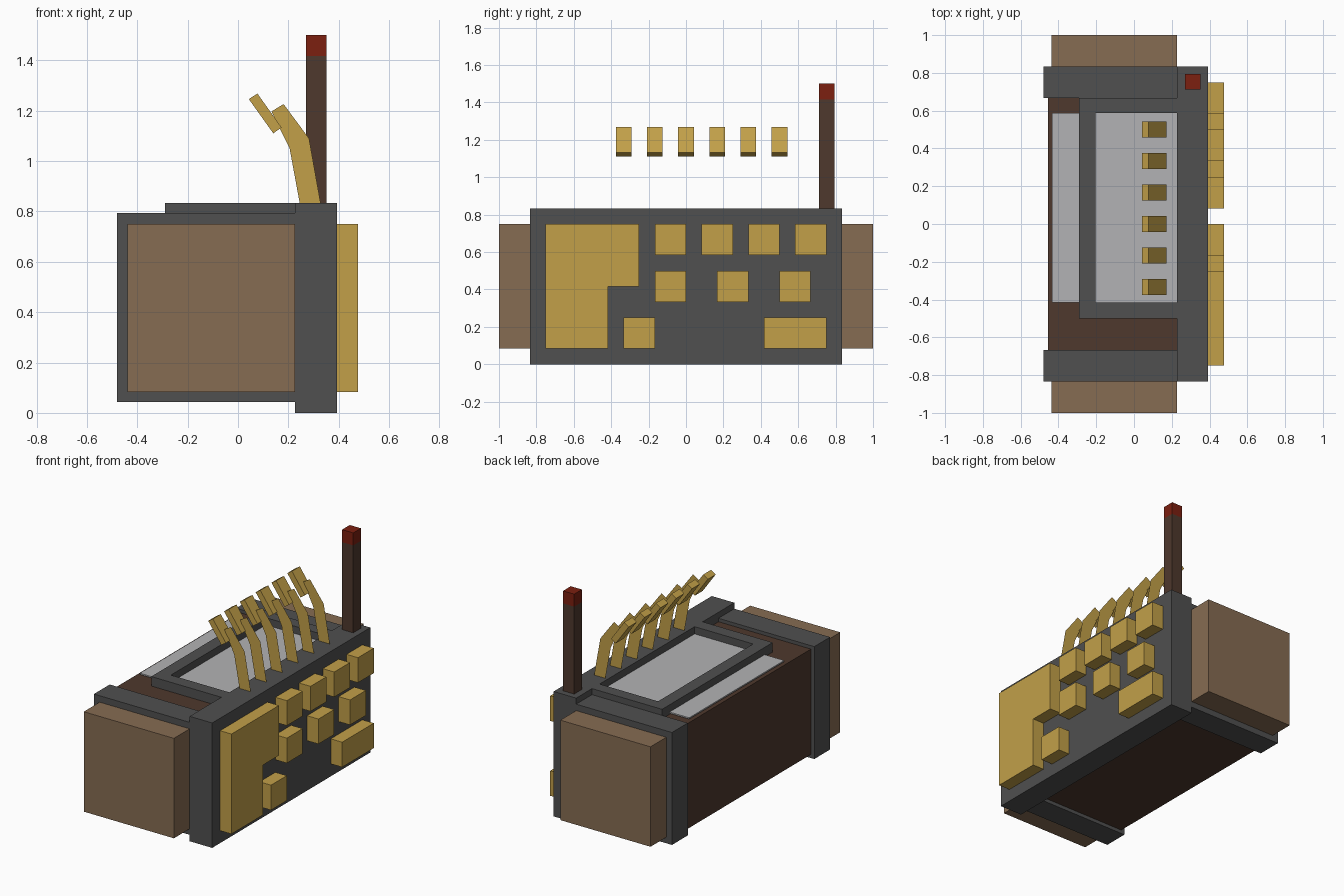
import bpy, bmesh
from mathutils import Vector

cube = bpy.data.objects.get("Cube")
if cube:
    bpy.data.objects.remove(cube, do_unlink=True)

U = 1 / 12  # one grid step of the design


def material(name, rgb):
    m = bpy.data.materials.new(name)
    m.use_nodes = True
    m.diffuse_color = (*rgb, 1)
    m.node_tree.nodes["Principled BSDF"].inputs["Base Color"].default_value = (*rgb, 1)
    return m


GREY = material("dark grey metal", (0.08, 0.08, 0.08))
TAN = material("tan brown", (0.24, 0.15, 0.085))
BROWN = material("dark brown", (0.077, 0.04, 0.026))
GOLD = material("gold", (0.54, 0.35, 0.066))
RED = material("deep red", (0.2, 0.014, 0.005))
GLASS = material("pale grey pane", (0.45, 0.45, 0.46))


def finish(name, bm, mat):
    bmesh.ops.recalc_face_normals(bm, faces=bm.faces)
    mesh = bpy.data.meshes.new(name)
    bm.to_mesh(mesh)
    bm.free()
    mesh.materials.append(mat)
    ob = bpy.data.objects.new(name, mesh)
    bpy.context.collection.objects.link(ob)
    return ob


def box(name, x, y, z, mat):
    """Box from (low, high) pairs on each axis."""
    bm = bmesh.new()
    bmesh.ops.create_cube(bm, size=1)
    for v in bm.verts:
        v.co = Vector([(a + b) / 2 + c * (b - a) for (a, b), c in zip((x, y, z), v.co)])
    return finish(name, bm, mat)


def prism(name, points, axis, low, high, mat):
    """Outline across one axis, extruded along it; flat if low equals high."""
    def place(p, d):
        return (d, *p) if axis == "x" else (p[0], d, p[1])
    bm = bmesh.new()
    face = bm.faces.new([bm.verts.new(place(p, low)) for p in points])
    if high != low:
        new = bmesh.ops.extrude_face_region(bm, geom=[face], use_keep_orig=True)["geom"]
        shift = Vector(place((0, 0), high - low))
        bmesh.ops.translate(bm, vec=shift, verts=[g for g in new if isinstance(g, bmesh.types.BMVert)])
    return finish(name, bm, mat)


# Main body and side plate
box("body", (-0.455, 0.23), (-8 * U, 8 * U), (0.067, 0.77), BROWN)
box("side_plate", (0.227, 0.393), (-10 * U, 10 * U), (0, 10 * U), GREY)

# Bands and end blocks, front and back
for side, s in (("front", -1), ("back", 1)):
    box(side + "_band", (-0.48, 0.227), sorted((s * 8 * U, s * 10 * U)), (0.043, 0.793), GREY)
    box(side + "_end_block", (-0.438, 0.227), sorted((s * 9.9 * U, s)), (U, 9 * U), TAN)

# Top window: pane and raised frame
box("window_pane", (-0.434, 0.228), (-0.415, 0.587), (0.776, 0.785), GLASS)
box("window_frame_outer", (-0.29, -0.205), (-0.5, 8 * U), (0.76, 10 * U), GREY)
box("window_frame_front", (-0.205, 0.227), (-0.5, -0.415), (0.76, 10 * U), GREY)
box("window_frame_back", (-0.205, 0.227), (0.587, 8 * U), (0.76, 10 * U), GREY)

# Post with red tip
box("post", (0.27, 0.352), (0.712, 0.793), (0.82, 17 * U), BROWN)
box("post_tip", (0.27, 0.352), (0.712, 0.793), (17 * U, 18 * U), RED)

# L-shaped gold panel
panel = [(-9, 1), (-5, 1), (-5, 5), (-3, 5), (-3, 9), (-9, 9)]
prism("gold_panel", [(a * U, b * U) for a, b in panel], "x", 0.393, 0.477, GOLD)

# Gold buttons: rows of (bottom, y ranges) in grid steps
rows = [(7, [(-2, 0), (1, 3), (4, 6), (7, 9)]),
        (4, [(-2, 0), (2, 4), (6, 8)]),
        (1, [(-4, -2), (5, 9)])]
for r, (bottom, spans) in enumerate(rows, 1):
    for n, (a, b) in enumerate(spans, 1):
        box(f"button_{r}_{n}", (0.393, 0.477), (a * U, b * U), (bottom * U, (bottom + 2) * U), GOLD)

# Row of bent levers: flat arm with a solid paddle
arm = [(0.245, 0.833), (0.328, 0.833), (0.282, 1.09), (0.181, 1.226), (0.133, 1.197), (0.205, 1.05)]
paddle = [(0.14, 1.11), (0.173, 1.133), (0.077, 1.268), (0.043, 1.246)]
for n in range(6):
    y = (2 * n - 4) * U
    prism(f"lever_arm_{n + 1}", arm, "y", y, y, GOLD)
    prism(f"lever_paddle_{n + 1}", paddle, "y", y - U / 2, y + U / 2, GOLD)
